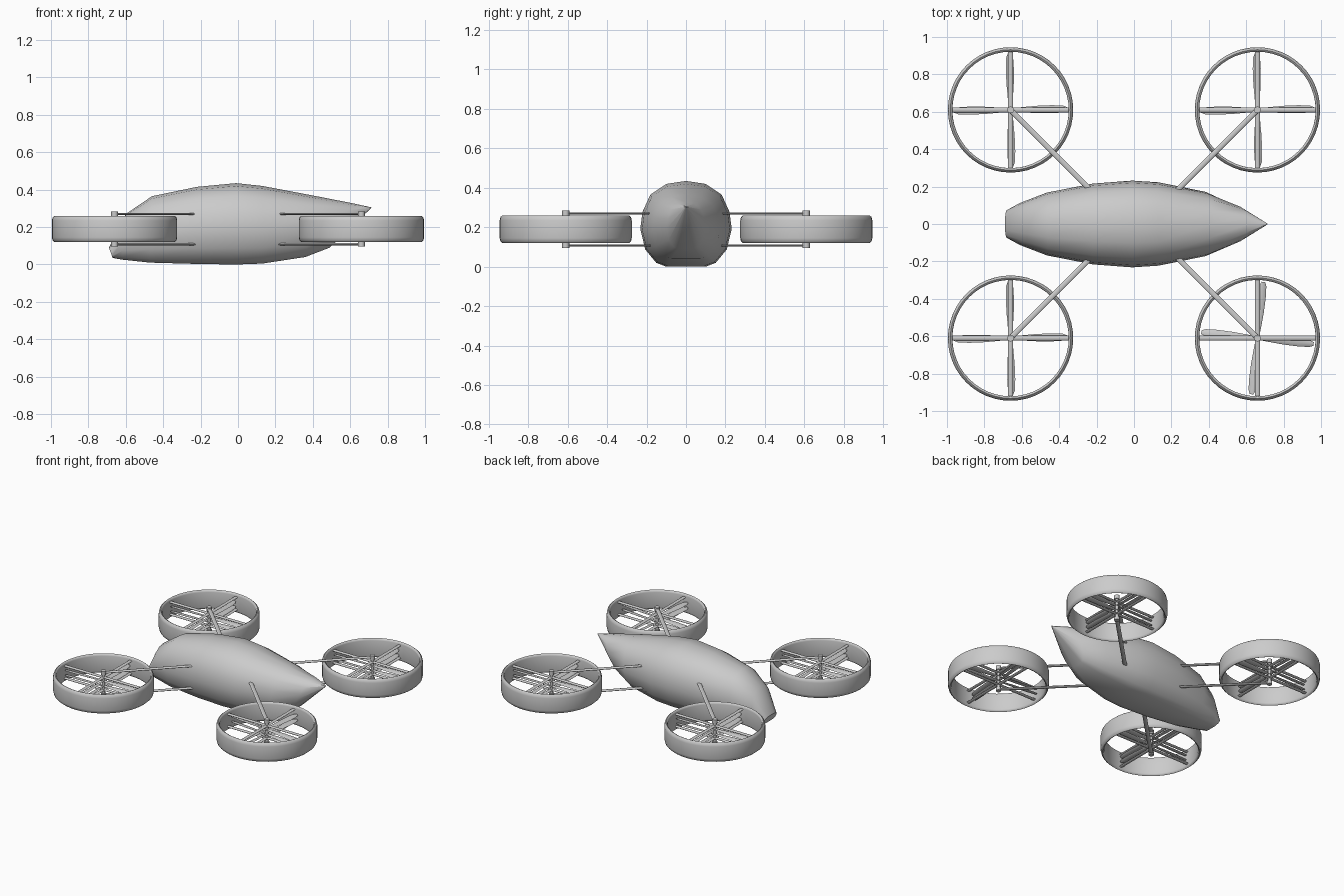
import bpy, bmesh, math
from mathutils import Matrix, Vector

if "Cube" in bpy.data.objects:
    bpy.data.objects.remove(bpy.data.objects["Cube"])


def finish(name, bm, angle=40):
    bmesh.ops.recalc_face_normals(bm, faces=bm.faces)
    me = bpy.data.meshes.new(name)
    bm.to_mesh(me)
    bm.free()
    ob = bpy.data.objects.new(name, me)
    bpy.context.collection.objects.link(ob)
    bpy.ops.object.select_all(action='DESELECT')
    ob.select_set(True)
    bpy.context.view_layer.objects.active = ob
    bpy.ops.object.shade_smooth_by_angle(angle=math.radians(angle))
    return ob


def loft(bm, rings, closed=False):
    # skin a list of equal-length point rings
    vs = [[bm.verts.new(p) for p in r] for r in rings]
    n = len(vs[0])
    pairs = list(zip(vs, vs[1:]))
    if closed:
        pairs.append((vs[-1], vs[0]))
    for a, b in pairs:
        for i in range(n):
            j = (i + 1) % n
            bm.faces.new((a[i], a[j], b[j], b[i]))
    if not closed:
        bm.faces.new(vs[0])
        bm.faces.new(vs[-1])


def rod(bm, a, b, half_w, half_h, seg=10):
    # horizontal bar with an oval section
    a, b = Vector(a), Vector(b)
    side = (b - a).cross(Vector((0, 0, 1))).normalized()
    ring = [side * half_w * math.cos(t) + Vector((0, 0, half_h * math.sin(t)))
            for t in (2 * math.pi * i / seg for i in range(seg))]
    loft(bm, [[a + r for r in ring], [b + r for r in ring]])


def cyl(bm, x, y, z0, z1, r, seg=16):
    bmesh.ops.create_cone(bm, cap_ends=True, segments=seg, radius1=r, radius2=r,
                          depth=z1 - z0,
                          matrix=Matrix.Translation((x, y, (z0 + z1) / 2)))


# fuselage: half section (y, height share) mirrored, lofted through tilted stations
half = [(0, 1), (.43, .965), (.78, .84), (.95, .64), (1, .44), (.89, .2), (.65, .045), (.43, 0)]
section = half + [(-y, h) for y, h in reversed(half[1:])]
# x bottom, z bottom, x top, z top, half width
stations = [(-.67, .035, -.69, .09, .075), (-.62, .026, -.60, .27, .112),
            (-.47, .01, -.46, .365, .168), (-.22, .003, -.22, .415, .216),
            (-.01, 0, -.01, .435, .232), (.13, .005, .13, .42, .223),
            (.36, .04, .41, .367, .172), (.49, .09, .61, .328, .098),
            (.709, .299, .715, .305, .003)]
bm = bmesh.new()
loft(bm, [[(xb + (xt - xb) * h, y * w, zb + (zt - zb) * h) for y, h in section]
          for xb, zb, xt, zt, w in stations])
finish("fuselage", bm, 35)

# rotor units
RX, RY = .66, .61
ring_profile = [(.322, .12), (.331, .128), (.335, .145), (.335, .235), (.331, .252),
                (.322, .26), (.314, .256), (.311, .245), (.311, .135), (.314, .124)]
blade_stations = [(.01, .009), (.06, .014), (.14, .02), (.22, .022), (.28, .019), (.302, .010)]

for sx, sy, place in ((-1, -1, "front_left"), (1, -1, "front_right"),
                      (-1, 1, "back_left"), (1, 1, "back_right")):
    cx, cy = sx * RX, sy * RY

    # duct ring
    bm = bmesh.new()
    N = 48
    loft(bm, [[(cx + r * math.cos(t), cy + r * math.sin(t), z) for r, z in ring_profile]
              for t in (2 * math.pi * i / N for i in range(N))], closed=True)
    finish(place + "_duct", bm, 50)

    # upper and lower support arms
    bm = bmesh.new()
    for z in (.27, .108):
        rod(bm, (cx, cy, z), (sx * .225, sy * .175, z), .014, .006)
    finish(place + "_arms", bm)

    # hub shaft with end motors
    bm = bmesh.new()
    cyl(bm, cx, cy, .11, .27, .011)
    cyl(bm, cx, cy, .256, .284, .018)
    cyl(bm, cx, cy, .096, .12, .018)
    finish(place + "_hub", bm)

    # crossed struts that hold the duct
    bm = bmesh.new()
    for z in (.235, .145):
        rod(bm, (cx - .318, cy, z), (cx + .318, cy, z), .013, .006, 8)
        rod(bm, (cx, cy - .318, z), (cx, cy + .318, z), .013, .006, 8)
    finish(place + "_struts", bm)

    # two stacked sets of four blades
    turn = math.radians(-6 if place == "front_right" else 1)
    bm = bmesh.new()
    for z in (.208, .172):
        for k in range(4):
            rot = Matrix.Translation((cx, cy, z)) @ Matrix.Rotation(turn + k * math.pi / 2, 4, 'Z') \
                @ Matrix.Rotation(math.radians(12), 4, 'X')
            loft(bm, [[rot @ Vector((r, w * math.cos(t), .004 * math.sin(t)))
                       for t in (2 * math.pi * i / 8 for i in range(8))]
                      for r, w in blade_stations])
    finish(place + "_blades", bm)
